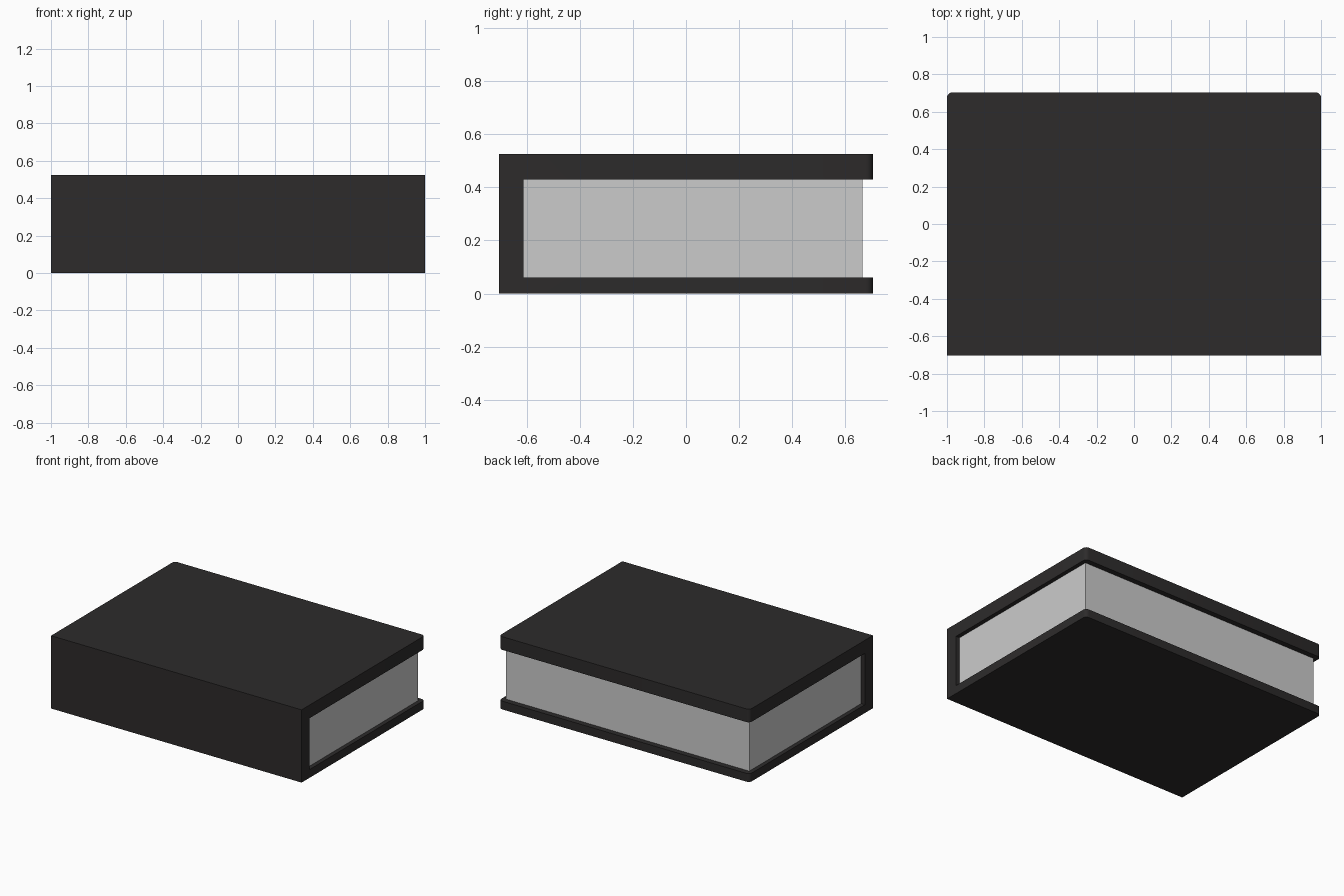
import bpy, bmesh
from mathutils import Vector

if "Cube" in bpy.data.objects:
    bpy.data.objects.remove(bpy.data.objects["Cube"])

HALF_X, BACK, FRONT, HEIGHT = 1.0, 0.703, -0.703, 0.525
BOTTOM, TOP, SPINE = 0.06, 0.43, -0.612   # inner faces of the cover


def finish(name, bm):
    bmesh.ops.recalc_face_normals(bm, faces=bm.faces)
    mesh = bpy.data.meshes.new(name)
    bm.to_mesh(mesh)
    bm.free()
    obj = bpy.data.objects.new(name, mesh)
    bpy.context.collection.objects.link(obj)
    return obj


# Cover: C-shaped profile (y, z) extruded along x
profile = [(FRONT, 0), (BACK, 0), (BACK, BOTTOM), (SPINE, BOTTOM),
           (SPINE, TOP), (BACK, TOP), (BACK, HEIGHT), (FRONT, HEIGHT)]
bm = bmesh.new()
face = bm.faces.new([bm.verts.new((-HALF_X, y, z)) for y, z in profile])
result = bmesh.ops.extrude_face_region(bm, geom=[face])
moved = [v for v in result["geom"] if isinstance(v, bmesh.types.BMVert)]
bmesh.ops.translate(bm, verts=moved, vec=Vector((2 * HALF_X, 0, 0)))

# Rounded corners on the free edge of both boards
corners = [e for e in bm.edges
           if all(abs(v.co.y - BACK) < 1e-4 for v in e.verts)
           and abs(e.verts[0].co.x - e.verts[1].co.x) < 1e-4]
bmesh.ops.bevel(bm, geom=corners, offset=0.027, segments=5, profile=0.5,
                affect='EDGES')
cover = finish("cover", bm)
material = bpy.data.materials.new("dark_cover")
material.diffuse_color = (0.026, 0.024, 0.024, 1)
material.use_nodes = True
material.node_tree.nodes["Principled BSDF"].inputs["Base Color"].default_value = material.diffuse_color
cover.data.materials.append(material)
bpy.context.view_layer.objects.active = cover
cover.select_set(True)
bpy.ops.object.shade_smooth_by_angle()

# Page block, slightly inset from the boards
bm = bmesh.new()
bmesh.ops.create_cube(bm, size=1)
size = Vector((1.94, 0.664 - SPINE, TOP - BOTTOM))
centre = Vector((0, (0.664 + SPINE) / 2, (TOP + BOTTOM) / 2))
for v in bm.verts:
    v.co = v.co * size + centre
finish("pages", bm)
